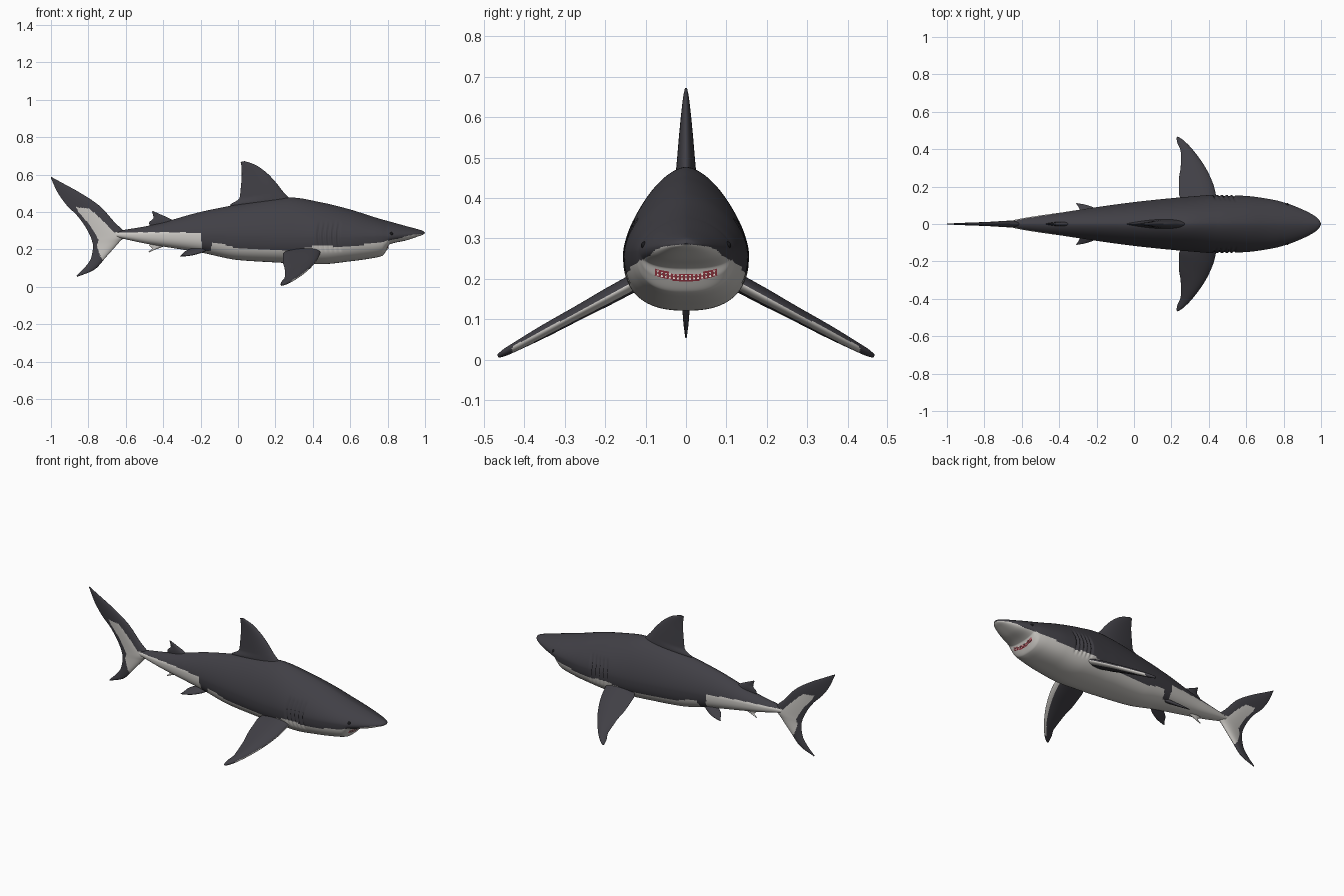
import bpy, bmesh, math
from mathutils import Vector
from mathutils.geometry import intersect_point_line

if "Cube" in bpy.data.objects:
    bpy.data.objects.remove(bpy.data.objects["Cube"])


def mat(name, c):
    m = bpy.data.materials.new(name)
    m.diffuse_color = (*c, 1)
    m.use_nodes = True
    m.node_tree.nodes["Principled BSDF"].inputs["Base Color"].default_value = m.diffuse_color
    return m


MATS = [mat("slate_grey", (.052, .050, .060)), mat("pale_belly", (.60, .58, .55)),
        mat("mouth_red", (.36, .04, .06)), mat("eye_black", (.01, .01, .012)),
        mat("tooth_white", (.8, .78, .72))]


def interp(tab, x):
    """Monotone cubic through table rows keyed by their first column."""
    n = len(tab)
    x = min(max(x, tab[0][0]), tab[-1][0])
    i = max(k for k in range(n - 1) if tab[k][0] <= x)
    out = []
    for c in range(1, len(tab[0])):
        def sec(k):
            return (tab[k + 1][c] - tab[k][c]) / (tab[k + 1][0] - tab[k][0])

        def tan(k):
            if k == 0 or k == n - 1:
                return sec(min(k, n - 2))
            a, b = sec(k - 1), sec(k)
            return 0 if a * b <= 0 else 2 * a * b / (a + b)
        h = tab[i + 1][0] - tab[i][0]
        t = (x - tab[i][0]) / h
        out.append((2*t**3 - 3*t*t + 1) * tab[i][c] + (t**3 - 2*t*t + t) * h * tan(i)
                   + (3*t*t - 2*t**3) * tab[i + 1][c] + (t**3 - t*t) * h * tan(i + 1))
    return out


def loft(name, rings, rule):
    """Skin closed rings, cap the ends, colour faces by rule(centre, normal)."""
    bm = bmesh.new()
    vs = [[bm.verts.new(p) for p in r] for r in rings]
    n = len(vs[0])
    for a, b in zip(vs, vs[1:]):
        for j in range(n):
            bm.faces.new((a[j], a[(j + 1) % n], b[(j + 1) % n], b[j]))
    bm.faces.new(vs[0])
    bm.faces.new(vs[-1])
    bmesh.ops.recalc_face_normals(bm, faces=bm.faces)
    for f in bm.faces:
        f.smooth = True
        f.material_index = rule(f.calc_center_median(), f.normal)
    me = bpy.data.meshes.new(name)
    bm.to_mesh(me)
    bm.free()
    for m in MATS:
        me.materials.append(m)
    ob = bpy.data.objects.new(name, me)
    bpy.context.collection.objects.link(ob)
    return ob


# Body: x, top, bottom, half width, height of widest line
BODY = [(-.70, .285, .275, .006, .28), (-.62, .302, .258, .026, .28), (-.5, .322, .232, .046, .278),
        (-.4, .345, .215, .060, .278), (-.2, .40, .183, .090, .275), (0, .44, .143, .117, .268),
        (.2, .472, .130, .138, .262), (.28, .477, .126, .145, .26), (.45, .45, .121, .156, .26),
        (.6, .413, .136, .150, .262), (.72, .375, .153, .134, .266), (.77, .360, .165, .124, .268),
        (.795, .353, .195, .117, .268), (.81, .349, .226, .113, .27), (.9, .324, .248, .078, .278),
        (.96, .308, .268, .047, .283), (.988, .299, .278, .024, .286), (1, .289, .287, .002, .288)]
# Upper edge of the pale underside along x
EDGE = [(-.70, .288), (-.6, .29), (-.4, .292), (-.2, .285), (-.19, .192), (-.15, .192), (-.135, .238),
        (0, .208), (.3, .197), (.43, .218), (.57, .215), (.76, .24), (.86, .258), (.92, .275), (1, .285)]
UP, LOW = 1.65, 2.5
GILLS = [.43, .456, .482, .508, .534]


def body_ring(x, n=88):
    top, bot, hw, mid = interp(BODY, x)
    ring = []
    for j in range(n):
        a = 2 * math.pi * j / n
        c, s = math.cos(a), math.sin(a)
        e = UP if s >= 0 else LOW
        y = hw * math.copysign(abs(c) ** (2 / e), c)
        z = mid + (top - mid if s >= 0 else mid - bot) * math.copysign(abs(s) ** (2 / e), s)
        # gill slits pressed into the sides
        if .39 < x < .58 and .19 < z < .345:
            w = math.sin(math.pi * (z - .19) / .155) ** .5
            d = sum(math.exp(-((x - g - 2 * (z - .27) ** 2) / .005) ** 2) for g in GILLS)
            y -= math.copysign(min(.011 * w * d, abs(y)), y)
        ring.append((x, y, z))
    return ring


def body_colour(c, n):
    if c.x > .74 and abs(c.y) < .078 and abs(c.z - .203 - 2.2 * c.y ** 2) < .009 and n.z < .3:
        return 2
    return 1 if c.z < interp(EDGE, c.x)[0] else 0


xs = [-.70 + .0066 * i for i in range(220)] + [.752 + .002 * i for i in range(35)]
xs += [.822 + .006 * i for i in range(26)] + [.976 + .003 * i for i in range(8)] + [.999, 1]
loft("body", [body_ring(x) for x in xs], body_colour)


# Fins: rows of (lead a, lead s, trail a, trail s, half thickness) in the fin plane
def fin(name, rows, place, rule, steps=60, nu=28):
    tab = [(i, *r) for i, r in enumerate(rows)]
    rings = []
    for k in range(steps + 1):
        la, ls, ta, ts, th = interp(tab, (len(rows) - 1) * k / steps)
        ring = []
        for j in range(2 * nu):
            q = j / nu if j <= nu else 2 - j / nu
            u = (1 - math.cos(math.pi * q)) / 2
            d = th * math.sin(math.pi * u ** .65) ** .8 if 0 < u < .9999 else 0
            ring.append(place(la + (ta - la) * u, ls + (ts - ls) * u, d if j <= nu else -d))
        rings.append(ring)
    return loft(name, rings, rule)


def upright(a, s, d):
    return (a, d, s)


def dark(c, n):
    return 0


def pale(c, n):
    return 1


fin("dorsal_fin", [(.30, .44, -.03, .42, .026), (.27, .478, -.042, .437, .025), (.24, .51, .008, .475, .022),
                   (.205, .555, .015, .53, .018), (.15, .612, .02, .60, .012), (.09, .653, .018, .645, .007),
                   (.035, .672, .014, .667, .003)], upright, dark)
fin("second_dorsal_fin", [(-.33, .34, -.47, .32, .012), (-.36, .362, -.475, .342, .011),
                          (-.41, .385, -.452, .37, .007), (-.455, .405, -.46, .402, .002)], upright, dark, 24, 12)
fin("anal_fin", [(-.38, .235, -.46, .24, .010), (-.40, .215, -.475, .222, .009),
                 (-.44, .20, -.46, .205, .006), (-.475, .184, -.478, .188, .002)], upright, pale, 24, 12)

# Tail fin with a pale patch
PATCH = [(-.56, .29), (-.66, .29), (-.70, .33), (-.76, .39), (-.80, .42), (-.865, .425), (-.85, .395),
         (-.80, .34), (-.765, .285), (-.745, .25), (-.755, .22), (-.735, .16), (-.715, .13), (-.63, .22), (-.56, .24)]


def tail_colour(c, n):
    inside = False
    for (x0, z0), (x1, z1) in zip(PATCH, PATCH[1:] + PATCH[:1]):
        if (z0 > c.z) != (z1 > c.z) and c.x < x0 + (x1 - x0) * (c.z - z0) / (z1 - z0):
            inside = not inside
    return int(inside)


fin("tail_fin", [(-1, .588, -1, .58, .002), (-.93, .55, -.965, .505, .005), (-.84, .50, -.915, .435, .008),
                 (-.74, .432, -.86, .38, .011), (-.66, .345, -.81, .31, .015), (-.6, .28, -.782, .25, .018),
                 (-.635, .238, -.775, .215, .015), (-.70, .165, -.785, .155, .011), (-.77, .09, -.815, .108, .007),
                 (-.86, .053, -.863, .06, .002)], upright, tail_colour, 110, 44)

# Paired fins
for side, label in ((1, "left"), (-1, "right")):
    def pectoral(a, s, d):
        t = math.radians(28.4)
        return (a, side * (.12 + s * math.cos(t) + d * math.sin(t)), .195 - s * math.sin(t) + d * math.cos(t))

    def pelvic(a, s, d):
        return (a, side * (.045 + s * .85 + d * .5), .205 - s * .55 + d * .85)

    def front_strip(c, n):
        return 1 if n.x > .3 and n.z < .25 and abs(c.y) < .43 else 0

    fin(label + "_pectoral_fin",
        [(.445, 0, .26, 0, .022), (.428, .09, .24, .05, .021), (.395, .18, .24, .13, .018),
         (.345, .27, .25, .22, .016), (.29, .345, .25, .30, .012), (.255, .38, .232, .355, .009),
         (.235, .393, .227, .385, .005)], pectoral, front_strip)
    fin(label + "_pelvic_fin",
        [(-.15, 0, -.25, 0, .012), (-.19, .035, -.285, .03, .010), (-.25, .065, -.30, .06, .006),
         (-.305, .078, -.31, .075, .002)], pelvic, dark, 24, 12)

    # Eye set into the head
    ex, ez = .82, .283
    top, bot, hw, mid = interp(BODY, ex)
    ey = hw * (1 - ((ez - mid) / (top - mid)) ** UP) ** (1 / UP)
    bpy.ops.mesh.primitive_uv_sphere_add(segments=16, ring_count=10, radius=.009, location=(ex, side * (ey - .004), ez))
    eye = bpy.context.object
    eye.name = label + "_eye"
    eye.data.materials.append(MATS[3])
    bpy.ops.object.shade_smooth_by_angle()


# Teeth along the upper and lower gum
def jaw_x(y, z):
    x = .84
    while x > .7:
        top, bot, hw, mid = interp(BODY, x)
        if mid - (mid - bot) * max(0, 1 - (abs(y) / hw) ** LOW) ** (1 / LOW) < z:
            break
        x -= .001
    return x


bm = bmesh.new()
for i in range(15):
    y = -.07 + .01 * i
    for up in (1, -1):
        z = .203 + 2.2 * y * y + up * .006
        p = Vector((jaw_x(y, z), y, z))
        v = [bm.verts.new(p + Vector(o)) for o in ((.003, -.003, 0), (.003, .003, 0), (-.003, 0, 0), (.003, 0, -up * .008))]
        for f in ((0, 1, 3), (1, 2, 3), (2, 0, 3), (0, 2, 1)):
            bm.faces.new([v[k] for k in f])
bmesh.ops.recalc_face_normals(bm, faces=bm.faces)
me = bpy.data.meshes.new("teeth")
bm.to_mesh(me)
bm.free()
me.materials.append(MATS[4])
bpy.context.collection.objects.link(bpy.data.objects.new("teeth", me))
